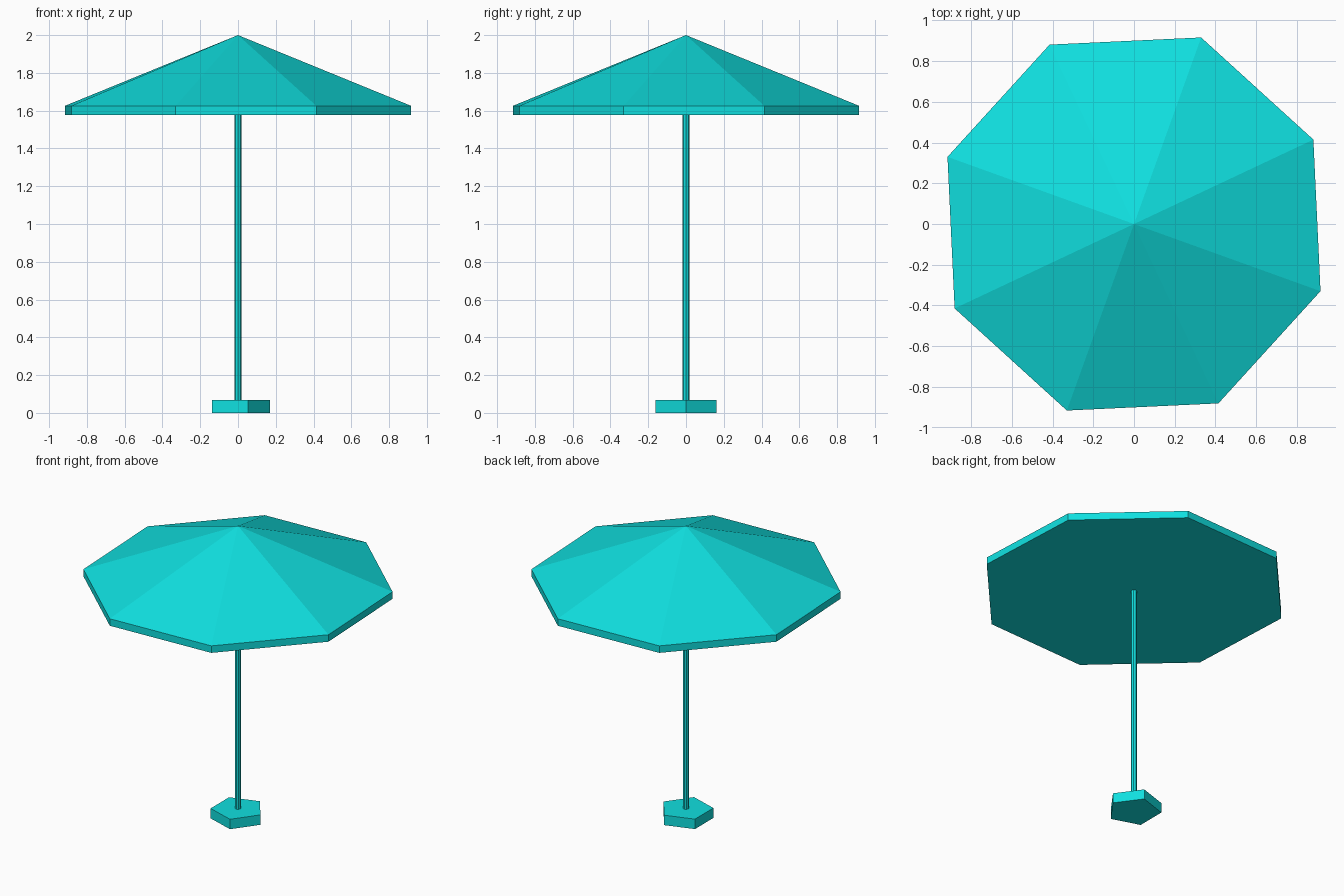
import bpy
import bmesh
from math import cos, sin, tau, radians

cube = bpy.data.objects.get("Cube")
if cube:
    bpy.data.objects.remove(cube)

# Single turquoise colour
turquoise = bpy.data.materials.new("turquoise")
turquoise.use_nodes = True
colour = (0.005, 0.74, 0.74, 1)
turquoise.diffuse_color = colour
turquoise.node_tree.nodes["Principled BSDF"].inputs["Base Color"].default_value = colour


def prism(name, sides, radius, bottom, top, turn=0.0, apex=None):
    """Flat-sided prism, closed by a flat cap or by a point at height apex."""
    bm = bmesh.new()
    angles = [turn + tau * i / sides for i in range(sides)]
    low, high = ([bm.verts.new((radius * cos(a), radius * sin(a), z)) for a in angles]
                 for z in (bottom, top))
    bm.faces.new(low[::-1])
    tip = bm.verts.new((0, 0, apex)) if apex else None
    for i in range(sides):
        j = (i + 1) % sides
        bm.faces.new((low[i], low[j], high[j], high[i]))
        if tip:
            bm.faces.new((high[i], high[j], tip))
    if not tip:
        bm.faces.new(high)
    mesh = bpy.data.meshes.new(name)
    bm.to_mesh(mesh)
    bm.free()
    mesh.materials.append(turquoise)
    obj = bpy.data.objects.new(name, mesh)
    bpy.context.collection.objects.link(obj)
    return obj


# Pentagonal foot, thin pole and octagonal canopy with a short rim
prism("base", 5, 0.17, 0, 0.068)
prism("pole", 8, 0.0185, 0.06, 1.59)
prism("canopy", 8, 0.973, 1.578, 1.626, turn=radians(25.2), apex=2.0)
